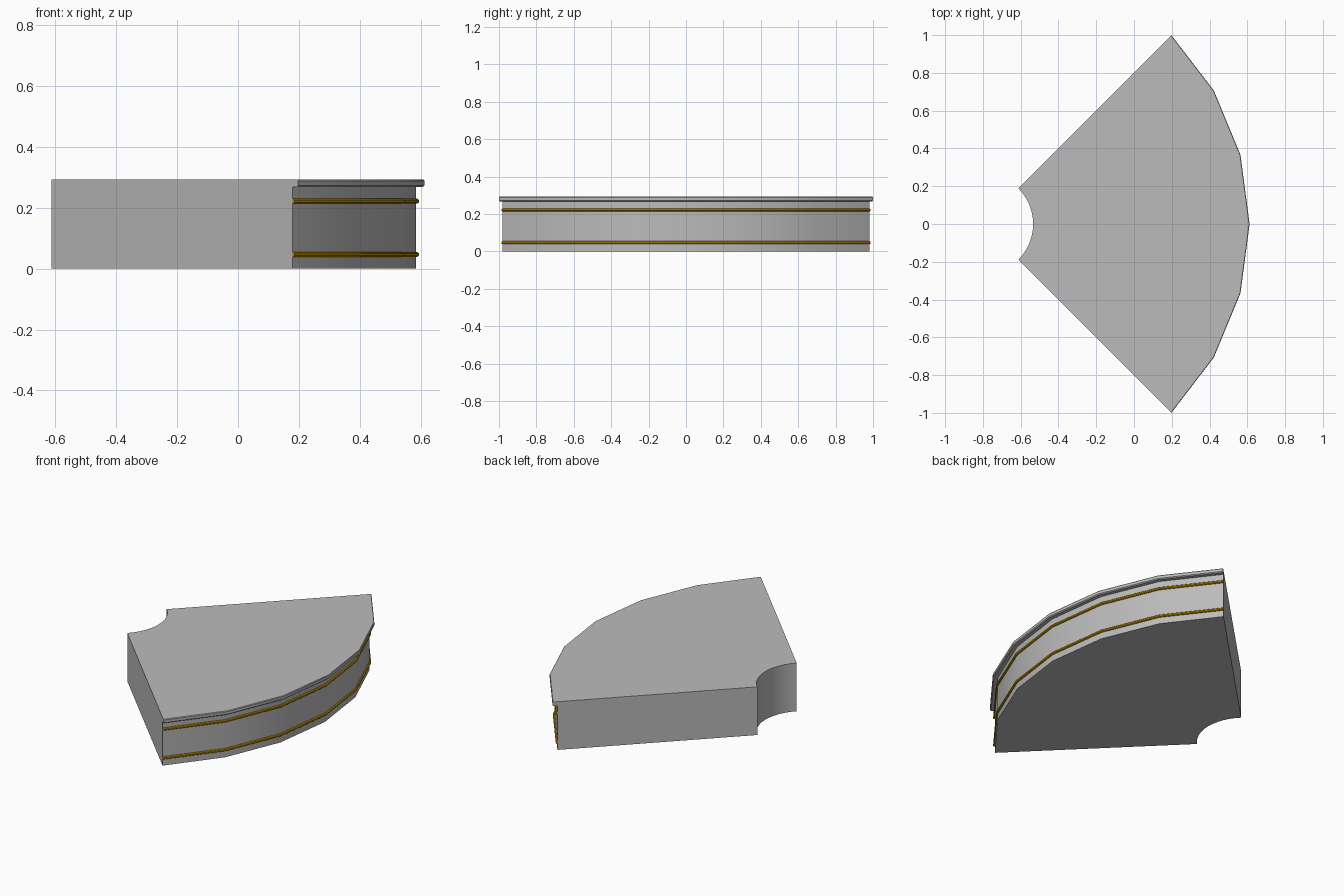
import bpy, bmesh, math

if "Cube" in bpy.data.objects:
    bpy.data.objects.remove(bpy.data.objects["Cube"], do_unlink=True)

CX = -0.802          # centre of the quarter circle
R_IN = 0.268
OUTER_SEGS, INNER_SEGS = 6, 12


def material(name, rgb):
    m = bpy.data.materials.new(name)
    m.use_nodes = True
    m.diffuse_color = (*rgb, 1)
    bsdf = next(n for n in m.node_tree.nodes if n.type == 'BSDF_PRINCIPLED')
    bsdf.inputs["Base Color"].default_value = (*rgb, 1)
    return m


def arc(r, segs):
    """Points of a 90 degree arc, from -45 to +45 degrees."""
    angles = [math.radians(-45 + 90 * i / segs) for i in range(segs + 1)]
    return [(CX + r * math.cos(a), r * math.sin(a)) for a in angles]


def skin(name, loops, closed, mat):
    """Bridge equal loops of points; cap the ends unless the stack is closed."""
    bm = bmesh.new()
    rings = [[bm.verts.new(p) for p in loop] for loop in loops]
    n = len(rings[0])
    for a, b in zip(rings, rings[1:]):
        for i in range(n):
            j = (i + 1) % n
            bm.faces.new((a[i], a[j], b[j], b[i]))
    if closed:
        bm.faces.new(rings[0])
        bm.faces.new(rings[-1])
    bmesh.ops.recalc_face_normals(bm, faces=bm.faces)
    me = bpy.data.meshes.new(name)
    bm.to_mesh(me)
    bm.free()
    me.materials.append(mat)
    ob = bpy.data.objects.new(name, me)
    bpy.context.collection.objects.link(ob)
    bpy.ops.object.select_all(action='DESELECT')
    ob.select_set(True)
    bpy.context.view_layer.objects.active = ob
    bpy.ops.object.shade_smooth_by_angle(angle=math.radians(30))
    return ob


grey = material("stone grey", (0.50, 0.50, 0.50))
gold = material("gold", (0.50, 0.27, 0.0))

# Quarter-ring body with an overhanging, chamfered top lip: (height, outer radius)
layers = [(0, 1.387), (0.268, 1.387), (0.268, 1.408), (0.273, 1.414),
          (0.289, 1.414), (0.293, 1.411)]
inner = arc(R_IN, INNER_SEGS)[::-1]
skin("counter_body", [[(x, y, z) for x, y in arc(r, OUTER_SEGS) + inner]
                      for z, r in layers], True, grey)

# Two gold trim bands with a rounded section, following the curved front
section = [(1.380, -0.008), (1.391, -0.008), (1.396, -0.004),
           (1.396, 0.004), (1.391, 0.008), (1.380, 0.008)]
for name, zc in (("lower_trim", 0.047), ("upper_trim", 0.222)):
    arcs = [arc(r, OUTER_SEGS) for r, _ in section]
    loops = [[(*arcs[k][i], zc + dz) for k, (_, dz) in enumerate(section)]
             for i in range(OUTER_SEGS + 1)]
    skin(name, loops, True, gold)
